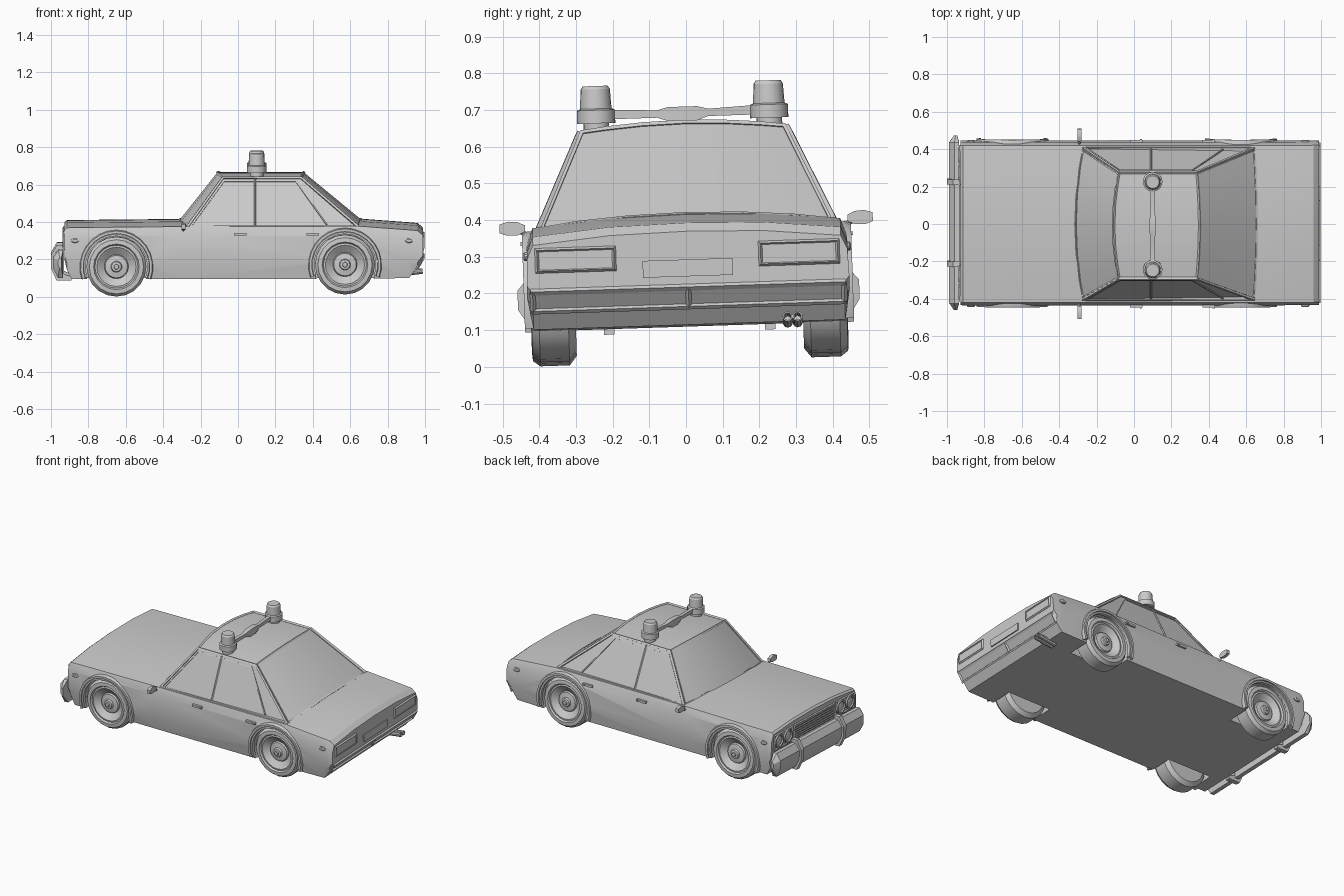
import bpy, bmesh, math
from mathutils import Matrix, Vector

if "Cube" in bpy.data.objects:
    bpy.data.objects.remove(bpy.data.objects["Cube"])


def mesh_object(name, verts, faces):
    me = bpy.data.meshes.new(name)
    me.from_pydata(verts, [], faces)
    bm = bmesh.new()
    bm.from_mesh(me)
    bmesh.ops.remove_doubles(bm, verts=bm.verts, dist=1e-5)
    bmesh.ops.recalc_face_normals(bm, faces=bm.faces)
    bm.to_mesh(me)
    bm.free()
    ob = bpy.data.objects.new(name, me)
    bpy.context.collection.objects.link(ob)
    return ob


def loft(name, rings):
    """Skin a list of equal closed rings and cap both ends."""
    n = len(rings[0])
    verts = [p for r in rings for p in r]
    faces = [(i * n + j, i * n + (j + 1) % n, (i + 1) * n + (j + 1) % n, (i + 1) * n + j)
             for i in range(len(rings) - 1) for j in range(n)]
    faces += [tuple(range(n)), tuple(range(len(verts) - n, len(verts)))]
    return mesh_object(name, verts, faces)


def lathe(name, profile, centre, direction, n):
    """Revolve (radius, height) points about an axis."""
    rot = Vector((0, 0, 1)).rotation_difference(Vector(direction)).to_matrix()
    rings = [[rot @ Vector((max(r, 1e-4) * math.cos(2 * math.pi * k / n),
                            max(r, 1e-4) * math.sin(2 * math.pi * k / n), h)) + Vector(centre)
              for k in range(n)] for r, h in profile]
    return loft(name, rings)


def box(name, c, s):
    rings = [[(c[0] + s[0] / 2 * dx, c[1] + s[1] / 2 * a, c[2] + s[2] / 2 * b)
              for a, b in ((-1, -1), (1, -1), (1, 1), (-1, 1))] for dx in (-1, 1)]
    return loft(name, rings)


def strip(name, path, radius, closed=False):
    """Thin four-sided moulding along a path."""
    cu = bpy.data.curves.new(name, 'CURVE')
    cu.dimensions = '3D'
    cu.bevel_depth, cu.bevel_resolution = radius, 0
    cu.fill_mode, cu.use_fill_caps = 'FULL', True
    sp = cu.splines.new('POLY')
    sp.points.add(len(path) - 1)
    for p, co in zip(sp.points, path):
        p.co = (*co, 1)
    sp.use_cyclic_u = closed
    ob = bpy.data.objects.new(name, cu)
    bpy.context.collection.objects.link(ob)
    return ob


def frame(name, x, y0, y1, z0, z1, r):
    return strip(name, [(x, y0, z0), (x, y1, z0), (x, y1, z1), (x, y0, z1)], r, True)


# Lower body: stations along the length (x, bottom z, top z)
def body_ring(x, zb, zt):
    d = zt - 0.41
    half = [(0.425, zb), (0.44, max(0.2, zb + 0.02)), (0.437, 0.34 + d * 0.8),
            (0.42, 0.385 + d), (0.21, 0.405 + d)]
    return ([(x, y, z) for y, z in half] + [(x, 0, zt)]
            + [(x, -y, z) for y, z in reversed(half)])


body = loft("lower_body", [body_ring(*s) for s in (
    (-0.927, 0.21, 0.398), (-0.915, 0.16, 0.408), (-0.89, 0.11, 0.409), (-0.3, 0.11, 0.415),
    (0.645, 0.11, 0.417), (0.915, 0.115, 0.397), (0.96, 0.175, 0.393), (0.988, 0.215, 0.37))])

# Wheel wells
WHEELS = [(-0.65, 0.175), (0.572, 0.186)]
for wx, wz in WHEELS:
    for s in (1, -1):
        cut = lathe("well_cutter", [(0, 0), (0.172, 0), (0.172, 0.3), (0, 0.3)],
                    (wx, s * 0.28, wz), (0, s, 0), 24)
        cut.hide_render = True
        mod = body.modifiers.new("well", 'BOOLEAN')
        mod.object, mod.operation, mod.solver = cut, 'DIFFERENCE', 'EXACT'
        bpy.context.view_layer.objects.active = body
        bpy.ops.object.modifier_apply(modifier=mod.name)
        bpy.data.objects.remove(cut)

# Wheels and stepped arch flares
for wx, wz in WHEELS:
    for s in (1, -1):
        lathe("wheel", [(0, 0), (0.135, 0), (0.16, 0.02), (0.16, 0.1), (0.145, 0.12),
                        (0.122, 0.122), (0.115, 0.112), (0.105, 0.114), (0.065, 0.085),
                        (0.06, 0.095), (0.03, 0.1), (0.026, 0.112), (0.014, 0.114),
                        (0.012, 0.122), (0, 0.122)], (wx, s * 0.31, wz), (0, s, 0), 20)
        for r0, r1, y in ((0.165, 0.18, 0.442), (0.178, 0.197, 0.449)):
            rings = []
            for k in range(17):
                a = math.radians(-20 + 220 * k / 16)
                rings.append([(wx + r * math.cos(a), s * yy, wz + r * math.sin(a))
                              for r, yy in ((r0, 0.42), (r0, y), (r1 - 0.005, y), (r1, 0.435),
                                            (r1, 0.42))])
            loft("arch_flare", rings)


# Cabin: sections across the width, slightly bowed glass
def cabin(f):
    q = f * f
    return [(-0.312 + 0.04 * q, 0.405 * f, 0.412 - 0.027 * q),
            (-0.11 + 0.03 * q, 0.285 * f, 0.666 - 0.02 * q),
            (0.352 - 0.015 * q, 0.285 * f, 0.666 - 0.02 * q),
            (0.657 - 0.015 * q, 0.405 * f, 0.415 - 0.027 * q)]


FR = [-1, -0.75, -0.4, 0, 0.4, 0.75, 1]
loft("cabin", [[(-0.27, 0.405 * f, 0.36)] + cabin(f) + [(0.64, 0.405 * f, 0.36)] for f in FR])

# Windscreen and rear window mouldings, roof gutters, door lines
for name, a, b in (("windscreen_moulding", 0, 1), ("rear_window_moulding", 3, 2)):
    strip(name, [cabin(f * 0.97)[a] for f in FR] + [cabin(f * 0.97)[b] for f in reversed(FR)],
          0.008, True)


def side_point(x, z, s):
    return (x, s * (0.405 - (z - 0.385) * 0.12 / 0.261), z)


for s in (1, -1):
    strip("roof_gutter", cabin(s), 0.009)
    strip("window_moulding", [side_point(x, z, s) for x, z in
                              ((-0.25, 0.392), (-0.075, 0.628), (0.31, 0.628), (0.475, 0.4))], 0.005)
    strip("door_pillar", [side_point(0.09, z, s) for z in (0.39, 0.645)], 0.005)
    strip("sill_of_window", [(-0.26, s * 0.408, 0.39), (0.63, s * 0.408, 0.39)], 0.005)
    # Door handles, side markers, mirrors
    for x in (0.012, 0.4):
        box("door_handle", (x, s * 0.441, 0.35), (0.068, 0.014, 0.014))
        box("handle_button", (x + 0.026, s * 0.446, 0.35), (0.012, 0.014, 0.01))
    for x in (-0.872, 0.915):
        m = lathe("side_marker", [(0, -0.02), (0.02, -0.02), (0.02, 0.006), (0.014, 0.01), (0, 0.01)],
                  (0, 0, 0), (0, s, 0), 12)
        m.matrix_world = Matrix.Translation((x, s * 0.437, 0.315)) @ Matrix.Diagonal((1.1, 1, 0.6, 1))
    strip("mirror_arm", [(-0.292, s * 0.415, 0.365), (-0.292, s * 0.455, 0.385)], 0.007)
    loft("mirror", [[(x, s * y, z) for y, z in ((0.44, 0.383), (0.46, 0.374), (0.49, 0.374),
                                                (0.509, 0.381), (0.509, 0.405), (0.485, 0.412),
                                                (0.46, 0.41), (0.44, 0.401))]
                    for x in (-0.302, -0.282)])

# Front face: twin headlights and grille
for s in (1, -1):
    frame("headlight_bezel", -0.928, s * 0.225, s * 0.415, 0.272, 0.362, 0.007)
    for y in (0.273, 0.366):
        lathe("headlight", [(0, -0.01), (0.042, -0.01), (0.042, 0.012), (0.034, 0.012),
                            (0.032, 0.004), (0.018, 0.009), (0, 0.011)],
              (-0.925, s * y, 0.317), (-1, 0, 0), 16)
frame("grille_frame", -0.928, -0.205, 0.205, 0.262, 0.362, 0.007)
for k in range(6):
    box("grille_slat", (-0.928, 0, 0.275 + 0.015 * k), (0.01, 0.4, 0.006))

# Front bumper with pointed ends and two guards
BUMP = [(-0.935, 0.265), (-0.96, 0.265), (-0.988, 0.225), (-0.988, 0.165), (-0.962, 0.115),
        (-0.935, 0.115)]
loft("front_bumper", [[(-0.95 + (x + 0.95) * k, y, 0.2 + (z - 0.2) * k) for x, z in BUMP]
                      for y, k in ((-0.466, 0.35), (-0.43, 1), (0.43, 1), (0.466, 0.35))])
GUARD = [(-0.93, 0.285), (-0.968, 0.285), (-1.0, 0.23), (-1.0, 0.16), (-0.97, 0.095), (-0.89, 0.095),
         (-0.89, 0.115), (-0.93, 0.13)]
for s in (1, -1):
    loft("bumper_guard", [[(x, s * y, z) for x, z in GUARD] for y in (0.205, 0.234)])

# Rear face: tail lights, plate, lower valance frame, exhaust
for s in (1, -1):
    box("tail_light", (0.987, s * 0.305, 0.302), (0.014, 0.2, 0.05))
    frame("tail_light_frame", 0.99, s * 0.2, s * 0.41, 0.274, 0.331, 0.008)
box("number_plate", (0.989, 0, 0.27), (0.012, 0.245, 0.046))
strip("rear_trim_top", [(0.986, -0.43, 0.218), (0.986, 0.43, 0.218)], 0.01)
strip("rear_trim_bottom", [(0.957, -0.43, 0.165), (0.957, 0.43, 0.165)], 0.008)
for y in (-0.425, 0, 0.425):
    strip("rear_trim_post", [(0.986, y, 0.215), (0.957, y, 0.165)], 0.008)
for y in (0.268, 0.295):
    lathe("exhaust_pipe", [(0.008, 0.02), (0.014, 0), (0.014, 0.13), (0.01, 0.13), (0.009, 0.07),
                           (0, 0.07)], (0.858, y, 0.112), (1, 0, 0.13), 10)

# Roof beacons and crossbar
for s in (1, -1):
    lathe("roof_beacon", [(0, 0.63), (0.035, 0.63), (0.035, 0.672), (0.052, 0.672), (0.052, 0.708),
                          (0.043, 0.712), (0.04, 0.765), (0.034, 0.774), (0, 0.774)],
          (0.1, s * 0.236, 0), (0, 0, 1), 20)
bar = [(0.2, 0.011, 0.682, 0.708), (0.07, 0.011, 0.682, 0.702), (0.04, 0.016, 0.672, 0.71)]
rows = [(-y, w, a, b) for y, w, a, b in bar] + bar[::-1]
loft("beacon_crossbar", [[(0.1 - w, y, a), (0.1 + w, y, a), (0.1 + w, y, b), (0.1 - w, y, b)]
                         for y, w, a, b in rows])
box("crossbar_foot", (0.1, 0, 0.668), (0.03, 0.06, 0.02))

# Turn mouldings into meshes, shade, then lean the whole car slightly to one side
bpy.ops.object.select_all(action='DESELECT')
for ob in bpy.data.objects:
    ob.select_set(True)
bpy.context.view_layer.objects.active = body
bpy.ops.object.convert(target='MESH')
bpy.ops.object.shade_smooth_by_angle(angle=math.radians(28))
bpy.context.view_layer.update()
lean = Matrix.Translation((0, 0.0135, 0)) @ Matrix.Rotation(math.radians(1.9), 4, 'X')
for ob in bpy.data.objects:
    ob.matrix_world = lean @ ob.matrix_world
